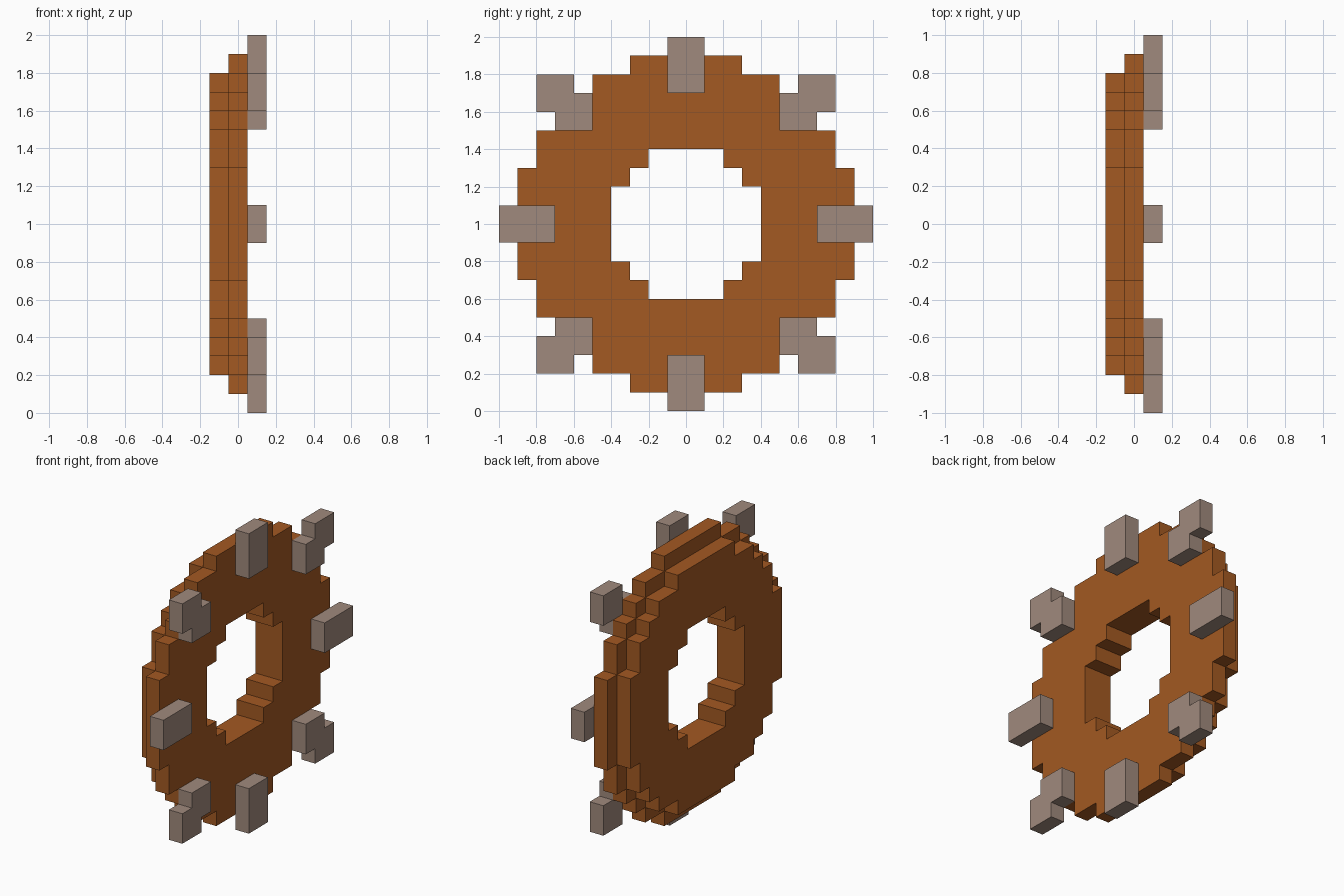
import bpy
import bmesh

cube = bpy.data.objects.get("Cube")
if cube:
    bpy.data.objects.remove(cube, do_unlink=True)


def make_material(name, colour):
    mat = bpy.data.materials.new(name)
    mat.use_nodes = True
    mat.diffuse_color = (*colour, 1)
    mat.node_tree.nodes["Principled BSDF"].inputs["Base Color"].default_value = (*colour, 1)
    return mat


brown = make_material("rust brown", (0.366, 0.100, 0.016))
stone = make_material("warm grey", (0.352, 0.254, 0.205))


def prism(name, outline, x0, x1, mat, mirror_y=False, mirror_z=False):
    """Extrude a (y, z) outline along x, then mirror it about the wheel centre."""
    bm = bmesh.new()
    face = bm.faces.new([bm.verts.new((x0, y, z)) for y, z in outline])
    new = bmesh.ops.extrude_face_region(bm, geom=[face], use_keep_orig=True)["geom"]
    bmesh.ops.translate(bm, vec=(x1 - x0, 0, 0),
                        verts=[g for g in new if isinstance(g, bmesh.types.BMVert)])
    bmesh.ops.recalc_face_normals(bm, faces=bm.faces)
    # Open the walls that lie on a mirror plane
    seams = [f for f in bm.faces
             if (mirror_y and all(abs(v.co.y) < 1e-5 for v in f.verts))
             or (mirror_z and all(abs(v.co.z) < 1e-5 for v in f.verts))]
    bmesh.ops.delete(bm, geom=seams, context='FACES')
    mesh = bpy.data.meshes.new(name)
    bm.to_mesh(mesh)
    bm.free()
    mesh.materials.append(mat)
    obj = bpy.data.objects.new(name, mesh)
    obj.location.z = 1
    bpy.context.collection.objects.link(obj)
    if mirror_y or mirror_z:
        mod = obj.modifiers.new("Mirror", 'MIRROR')
        mod.use_axis = (False, mirror_y, mirror_z)
    return obj


def stairs(steps):
    """Quarter-circle staircase from the y axis to the z axis; steps are (y, top z)."""
    points, z = [], 0
    for y, top in steps:
        points += [(y, z), (y, top)]
        z = top
    return points + [(0, z)]


# Stepped ring discs, each drawn as a quarter
hole = stairs([(0.4, 0.2), (0.3, 0.3), (0.2, 0.4)])
large = stairs([(0.9, 0.3), (0.8, 0.5), (0.7, 0.6), (0.6, 0.7), (0.5, 0.8), (0.3, 0.9)])
small = stairs([(0.8, 0.3), (0.7, 0.5), (0.6, 0.6), (0.5, 0.7), (0.3, 0.8)])
prism("large_ring", large + hole[::-1], -0.05, 0.05, brown, True, True)
prism("small_ring", small + hole[::-1], -0.15, -0.05, brown, True, True)

# Pegs around the rim
prism("side_pegs", [(0.7, -0.1), (1, -0.1), (1, 0.1), (0.7, 0.1)],
      0.05, 0.15, stone, mirror_y=True)
prism("top_and_bottom_pegs", [(-0.1, 0.7), (0.1, 0.7), (0.1, 1), (-0.1, 1)],
      0.05, 0.15, stone, mirror_z=True)
prism("diagonal_pegs", [(0.5, 0.5), (0.7, 0.5), (0.7, 0.6), (0.8, 0.6),
                        (0.8, 0.8), (0.6, 0.8), (0.6, 0.7), (0.5, 0.7)],
      0.05, 0.15, stone, True, True)
